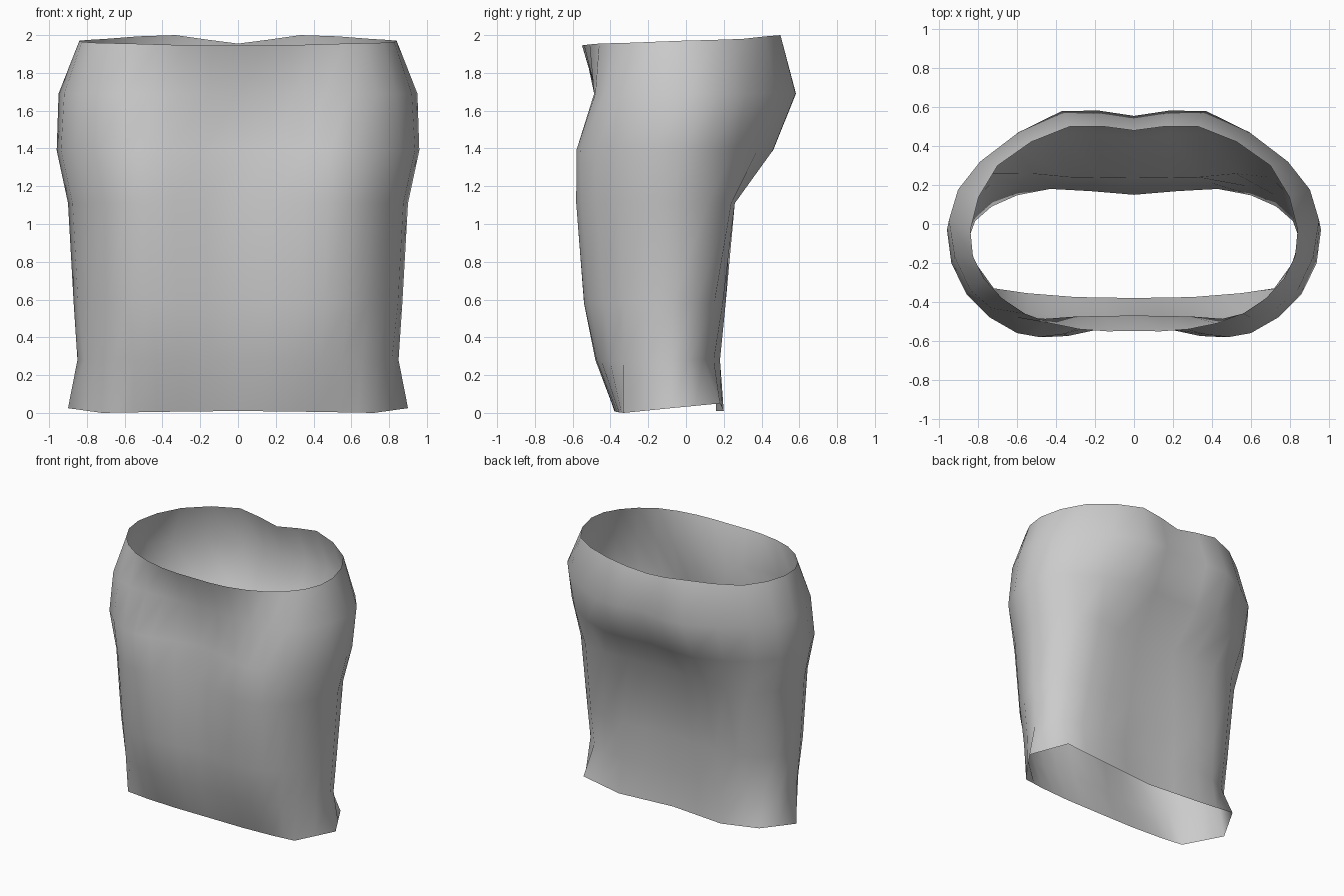
import bpy
from mathutils import Vector

if "Cube" in bpy.data.objects:
    bpy.data.objects.remove(bpy.data.objects["Cube"])

# Half cross-sections from front centre round the +x side to back centre
SECTIONS = [
    # bottom hem
    [(0, -.38), (.3, -.375), (.55, -.355), (.72, -.33), (.9, -.08), (.76, .18), (.44, .2), (0, .16)],
    # hips
    [(0, -.46), (.3, -.48), (.55, -.45), (.74, -.33), (.85, -.08), (.73, .09), (.43, .18), (0, .15)],
    # waist
    [(0, -.5), (.32, -.54), (.58, -.51), (.78, -.33), (.87, -.07), (.72, .15), (.4, .21), (0, .19)],
    # ribs
    [(0, -.51), (.34, -.575), (.59, -.555), (.8, -.36), (.9, -.05), (.7, .24), (.33, .24), (0, .235)],
    # chest
    [(0, -.48), (.36, -.565), (.6, -.56), (.86, -.36), (.96, -.03), (.78, .26), (.38, .46), (0, .44)],
    # upper chest
    [(0, -.47), (.3, -.475), (.6, -.48), (.84, -.34), (.95, .02), (.79, .32), (.37, .58), (0, .555)],
    # top rim
    [(0, -.55), (.28, -.54), (.56, -.46), (.77, -.28), (.84, -.03), (.7, .3), (.33, .5), (0, .48)],
]
HEIGHTS = [0, .28, .58, 1.11, 1.39, 1.69, 0]
HEM_Z = [.01, .007, .003, 0, .025, .05, .01, .01]
RIM_Z = [1.945, 1.947, 1.955, 1.96, 1.97, 1.98, 2.0, 1.955]


def full_ring(half):
    """Mirror the half section into a closed loop."""
    return half + [Vector((-p.x, p.y, p.z)) for p in half[-2:0:-1]]


def refine(ring, smooth):
    """Add a point between each pair, on a spline or on the straight edge."""
    n, out = len(ring), []
    for i in range(n):
        a, b, c, d = (ring[(i + k) % n] for k in (-1, 0, 1, 2))
        out += [b, (9 * (b + c) - a - d) / 16 if smooth else (b + c) / 2]
    return out


# Loft the open tube
verts, faces = [], []
last = len(SECTIONS) - 1
for r, section in enumerate(SECTIONS):
    zs = HEM_Z if r == 0 else RIM_Z if r == last else [HEIGHTS[r]] * 8
    half = [Vector((x, y, z)) for (x, y), z in zip(section, zs)]
    ring = refine(full_ring(half), r > 0)
    n = len(ring)
    verts += ring
    if r:
        lo, hi = (r - 1) * n, r * n
        faces += [(lo + i, lo + (i + 1) % n, hi + (i + 1) % n, hi + i) for i in range(n)]

mesh = bpy.data.meshes.new("torso_garment")
mesh.from_pydata(verts, [], faces)
mesh.shade_smooth()
garment = bpy.data.objects.new("torso_garment", mesh)
bpy.context.collection.objects.link(garment)

# Plain grey cloth
cloth = bpy.data.materials.new("grey_cloth")
cloth.diffuse_color = (.6, .6, .6, 1)
cloth.use_nodes = True
cloth.node_tree.nodes["Principled BSDF"].inputs["Base Color"].default_value = cloth.diffuse_color
mesh.materials.append(cloth)
